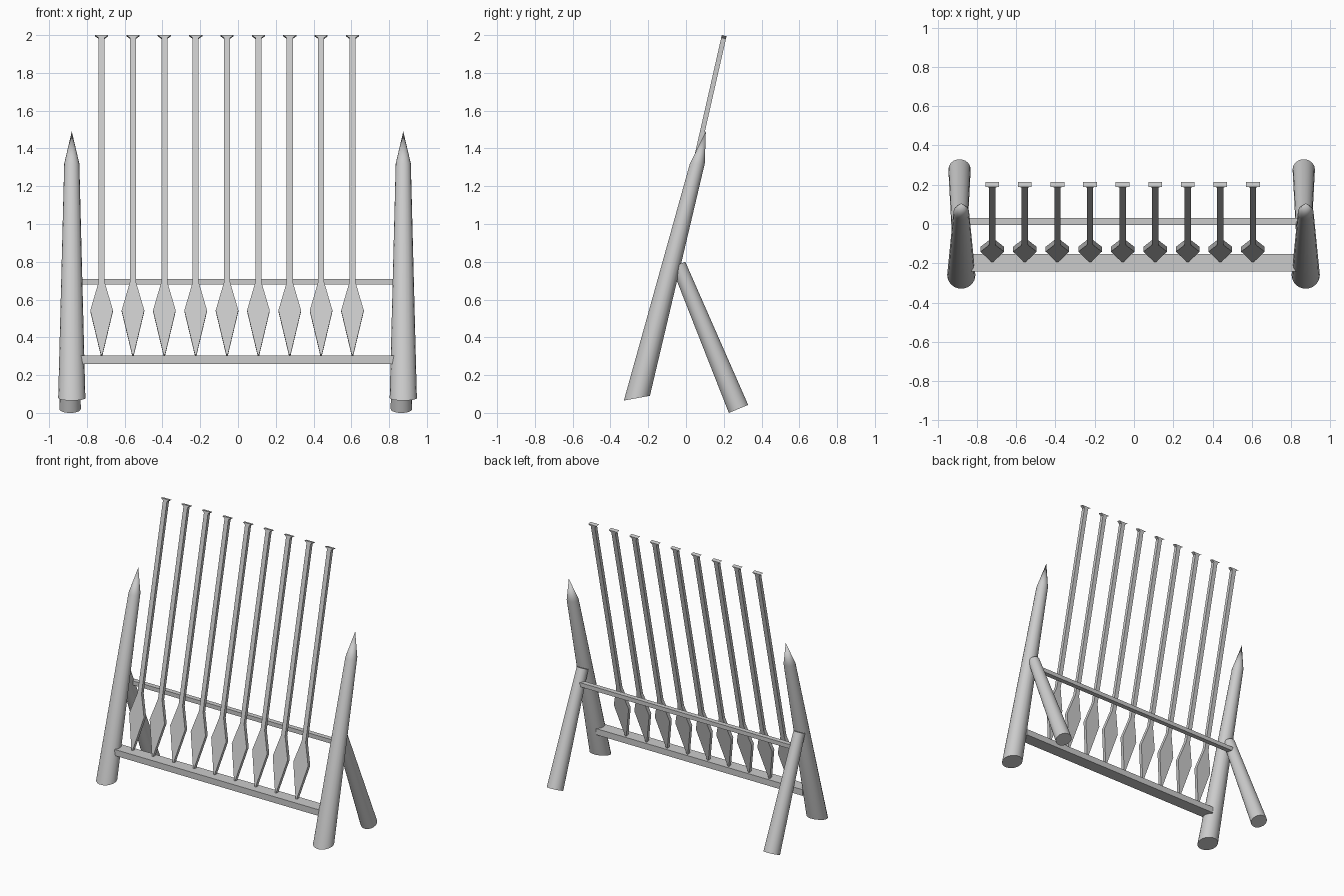
import bpy, bmesh, math
from mathutils import Vector

if "Cube" in bpy.data.objects:
    bpy.data.objects.remove(bpy.data.objects["Cube"])

grey = bpy.data.materials.new("plain_grey")
grey.diffuse_color = (0.6, 0.6, 0.6, 1)
grey.use_nodes = True
grey.node_tree.nodes["Principled BSDF"].inputs["Base Color"].default_value = grey.diffuse_color


def finish(bm, name, smooth=False):
    bmesh.ops.recalc_face_normals(bm, faces=bm.faces)
    me = bpy.data.meshes.new(name)
    bm.to_mesh(me)
    bm.free()
    me.materials.append(grey)
    if smooth:
        me.polygons.foreach_set("use_smooth", [True] * len(me.polygons))
        me.set_sharp_from_angle(angle=math.radians(32))
    ob = bpy.data.objects.new(name, me)
    bpy.context.collection.objects.link(ob)
    return ob


def pole(name, rings, tip=None, n=18):
    """Round pole through rings of (centre, radius x, radius y, z slope along y)."""
    bm = bmesh.new()
    loops = []
    for c, rx, ry, slope in rings:
        ring = []
        for i in range(n):
            a = 2 * math.pi * i / n
            dy = ry * math.sin(a)
            ring.append(bm.verts.new((c[0] + rx * math.cos(a), c[1] + dy, c[2] + slope * dy)))
        loops.append(ring)
    for lo, hi in zip(loops, loops[1:]):
        for i in range(n):
            j = (i + 1) % n
            bm.faces.new((lo[i], lo[j], hi[j], hi[i]))
    bm.faces.new(loops[0])
    if tip:
        t = bm.verts.new(tip)
        for i in range(n):
            bm.faces.new((loops[-1][i], loops[-1][(i + 1) % n], t))
    else:
        bm.faces.new(loops[-1])
    return finish(bm, name, True)


def bar(name, lo, hi):
    lo, hi = Vector(lo), Vector(hi)
    bm = bmesh.new()
    bmesh.ops.create_cube(bm, size=1)
    bmesh.ops.scale(bm, vec=hi - lo, verts=bm.verts)
    bmesh.ops.translate(bm, vec=(lo + hi) / 2, verts=bm.verts)
    return finish(bm, name)


# Sharpened front posts and the slanted legs behind them
for side, px, lx in (("left", -0.88, -0.889), ("right", 0.875, 0.865)):
    pole(side + "_post",
         [((px, -0.26, 0.078), 0.072, 0.07, 0.18),
          ((px, 0.06, 1.32), 0.04, 0.04, 0.0)],
         tip=(px, 0.105, 1.49))
    k, s = 0.92, 0.415   # ring tilt square to the leg axis
    pole(side + "_rear_leg",
         [((lx, 0.278, 0.021), 0.057, 0.052, s),
          ((lx, -0.04, 0.785), 0.04, 0.04 * k, s)])

# Rails
bar("lower_rail", (-0.838, -0.243, 0.26), (0.833, -0.152, 0.305))
bar("upper_rail", (-0.87, -0.005, 0.68), (0.85, 0.03, 0.71))

# Spears: one flat outline (half width, height), extruded and leaned back
half = [(0.004, 0.305), (0.06, 0.54), (0.016, 0.69), (0.016, 1.983), (0.035, 1.997)]
outline = half + [(-x, z) for x, z in reversed(half)]
LEAN = 0.227
for i in range(9):
    cx = -0.722 + i * 0.166
    bm = bmesh.new()
    layers = []
    for t in (-0.0125, 0.0125):
        layers.append([bm.verts.new((cx + x, -0.182 + (z - 0.305) * LEAN + t, z - LEAN * t))
                       for x, z in outline])
    front, back = layers
    m = len(outline)
    # caps split into convex strips across the outline
    for cap in layers:
        for j in range(len(half) - 1):
            bm.faces.new((cap[j], cap[j + 1], cap[m - 2 - j], cap[m - 1 - j]))
    for j in range(m):
        q = (j + 1) % m
        bm.faces.new((front[j], front[q], back[q], back[j]))
    finish(bm, "spear_%d" % (i + 1))
